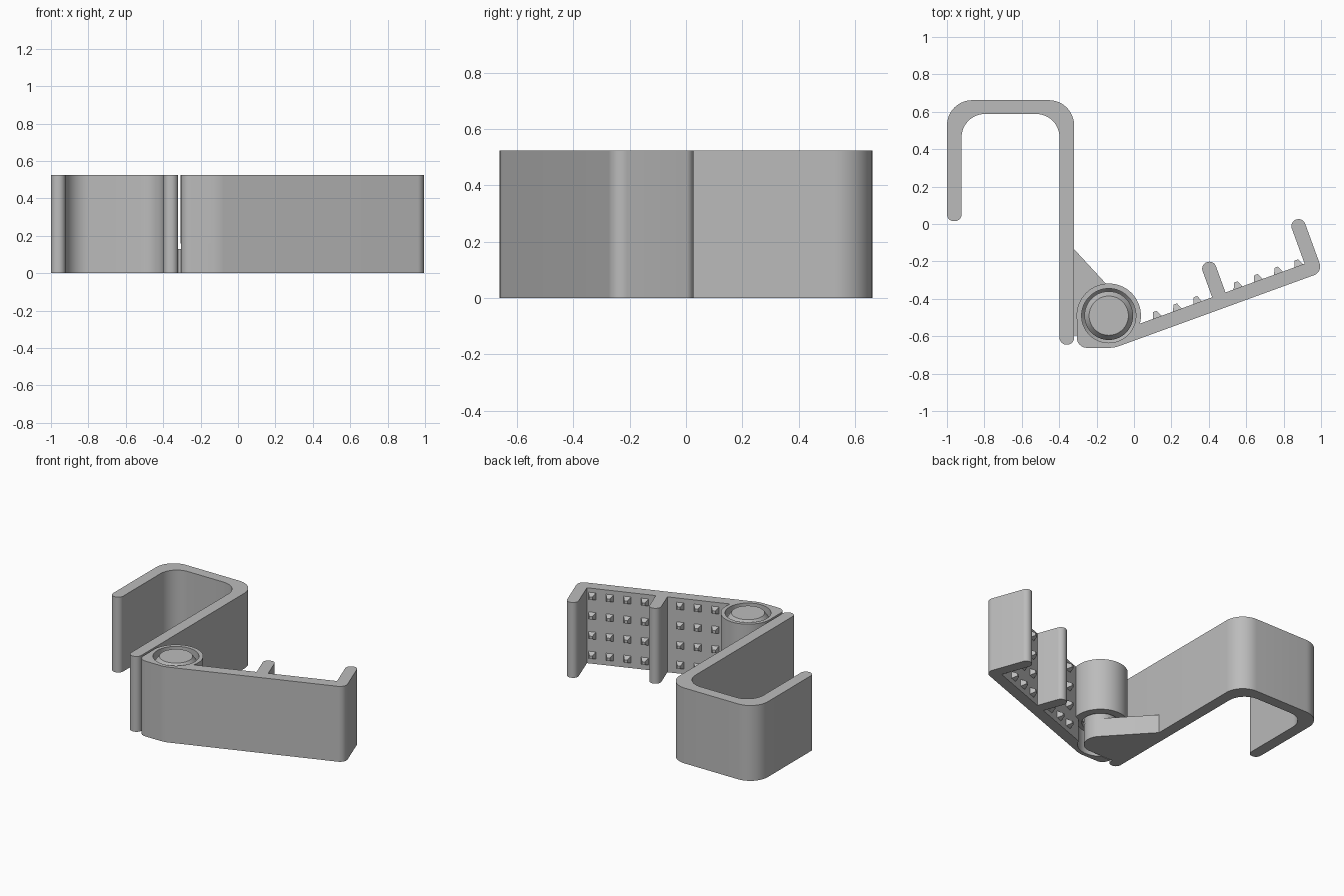
import bpy, bmesh, math
from mathutils import Vector, Matrix

cube = bpy.data.objects.get("Cube")
if cube:
    bpy.data.objects.remove(cube)

HEIGHT = 0.525
PIVOT = Vector((-0.135, -0.49))
TILT = math.radians(20)
R = 0.172          # outer radius of the hinge barrel
INNER = -0.097     # inner face of the arm, measured from the pivot

grey = bpy.data.materials.new("grey_plastic")
grey.use_nodes = True
grey.diffuse_color = (0.5, 0.5, 0.5, 1)
grey.node_tree.nodes["Principled BSDF"].inputs["Base Color"].default_value = (0.5, 0.5, 0.5, 1)


def finish(bm, name, smooth=True):
    bmesh.ops.recalc_face_normals(bm, faces=bm.faces)
    mesh = bpy.data.meshes.new(name)
    bm.to_mesh(mesh)
    bm.free()
    mesh.materials.append(grey)
    obj = bpy.data.objects.new(name, mesh)
    bpy.context.collection.objects.link(obj)
    if smooth:
        bpy.ops.object.select_all(action='DESELECT')
        obj.select_set(True)
        bpy.context.view_layer.objects.active = obj
        bpy.ops.object.shade_smooth_by_angle(angle=math.radians(30))
    return obj


def rounded(corners, steps=12):
    """Outline from (x, y, radius) corners, with tangent arcs."""
    out = []
    for i, (x, y, r) in enumerate(corners):
        p = Vector((x, y))
        if r == 0:
            out.append(p)
            continue
        a = (Vector(corners[i - 1][:2]) - p).normalized()
        b = (Vector(corners[(i + 1) % len(corners)][:2]) - p).normalized()
        half = a.angle(b) / 2
        centre = p + (a + b).normalized() * r / math.sin(half)
        start = p + a * r / math.tan(half) - centre
        end = p + b * r / math.tan(half) - centre
        turn = math.atan2(start.x * end.y - start.y * end.x, start.dot(end))
        for k in range(steps + 1):
            out.append(centre + Matrix.Rotation(turn * k / steps, 2) @ start)
    return out


def arc(radius, a, b, steps=24):
    """Plain corners along an arc about the pivot, angles in degrees."""
    angles = [math.radians(a + (b - a) * k / steps) for k in range(steps + 1)]
    return [(PIVOT.x + radius * math.cos(t), PIVOT.y + radius * math.sin(t), 0) for t in angles]


def prism(name, corners, z0, z1):
    bm = bmesh.new()
    face = bm.faces.new([bm.verts.new((p.x, p.y, z0)) for p in rounded(corners)])
    ext = bmesh.ops.extrude_face_region(bm, geom=[face])
    top = [v for v in ext["geom"] if isinstance(v, bmesh.types.BMVert)]
    bmesh.ops.translate(bm, verts=top, vec=(0, 0, z1 - z0))
    return finish(bm, name)


def lathe(name, profile, closed):
    bm = bmesh.new()
    verts = [bm.verts.new((PIVOT.x + r, PIVOT.y, z)) for r, z in profile]
    edges = [bm.edges.new(pair) for pair in zip(verts, verts[1:])]
    if closed:
        edges.append(bm.edges.new((verts[-1], verts[0])))
    bmesh.ops.spin(bm, geom=verts + edges, cent=(*PIVOT, 0), axis=(0, 0, 1),
                   angle=math.tau, steps=64)
    bmesh.ops.remove_doubles(bm, verts=bm.verts, dist=1e-4)
    return finish(bm, name)


def along(u, v, r=0):
    """Corner given along and across the tilted arm."""
    p = PIVOT + Matrix.Rotation(TILT, 2) @ Vector((u, v))
    return (p.x, p.y, r)


# Hook strip
prism("hook", [
    (-1, 0.015, 0.037), (-1, 0.662, 0.135), (-0.32, 0.662, 0.135), (-0.32, -0.645, 0.037),
    (-0.398, -0.645, 0.037), (-0.398, 0.588, 0.125), (-0.922, 0.588, 0.125),
    (-0.922, 0.015, 0.037)], 0, HEIGHT)

# Bracket carrying the hinge pin
prism("hinge_bracket", [(-0.35, -0.595, 0), (-0.35, -0.11, 0), (-0.32, -0.135, 0)]
      + arc(0.105, 42, -90), 0, 0.13)

# Hinge pin with chamfered head
lathe("hinge_pin", [(0, 0.1), (0.103, 0.1), (0.103, 0.2), (0.13, 0.235),
                    (0.13, 0.49), (0.105, HEIGHT), (0, HEIGHT)], False)

# Barrel turning on the pin, and the fill behind it
lathe("hinge_barrel", [(R, 0.16), (R, HEIGHT), (0.145, HEIGHT), (0.145, 0.225),
                       (0.118, 0.19), (0.118, 0.16)], True)
left, front = -0.306, PIVOT.y - R
prism("barrel_corner", [(left, PIVOT.y, 0), (left, front, 0.055), (PIVOT.x, front, 0)]
      + arc(0.16, -90, -180), 0.16, HEIGHT)


# Arm with two upright prongs
def prong(u, tip):
    return [along(u + 0.038, tip, 0.037), along(u - 0.038, tip, 0.037), along(u - 0.038, INNER)]


bend = PIVOT.x + R * math.tan(TILT / 2)
prism("arm", [(left, -0.6, 0), (left, front, 0.055), (bend, front, R), along(1.155, -R, 0.05)]
      + prong(1.117, 0.14) + [along(0.629, INNER)] + prong(0.591, 0.089)
      + arc(0.145, -22, -131), 0, HEIGHT)

# Grip studs on the inner face of the arm
bm = bmesh.new()
for column in (0, 1, 2, 4, 5, 6, 7):
    for row in range(4):
        x, y, _ = along(0.24 + 0.115 * column, INNER + 0.016)
        place = (Matrix.Translation((x, y, 0.06 + 0.137 * row)) @ Matrix.Rotation(TILT, 4, 'Z')
                 @ Matrix.Rotation(-math.pi / 2, 4, 'X') @ Matrix.Rotation(math.pi / 4, 4, 'Z'))
        bmesh.ops.create_cone(bm, cap_ends=True, segments=4, radius1=0.036, radius2=0.014,
                              depth=0.036, matrix=place)
finish(bm, "grip_studs", smooth=False)
